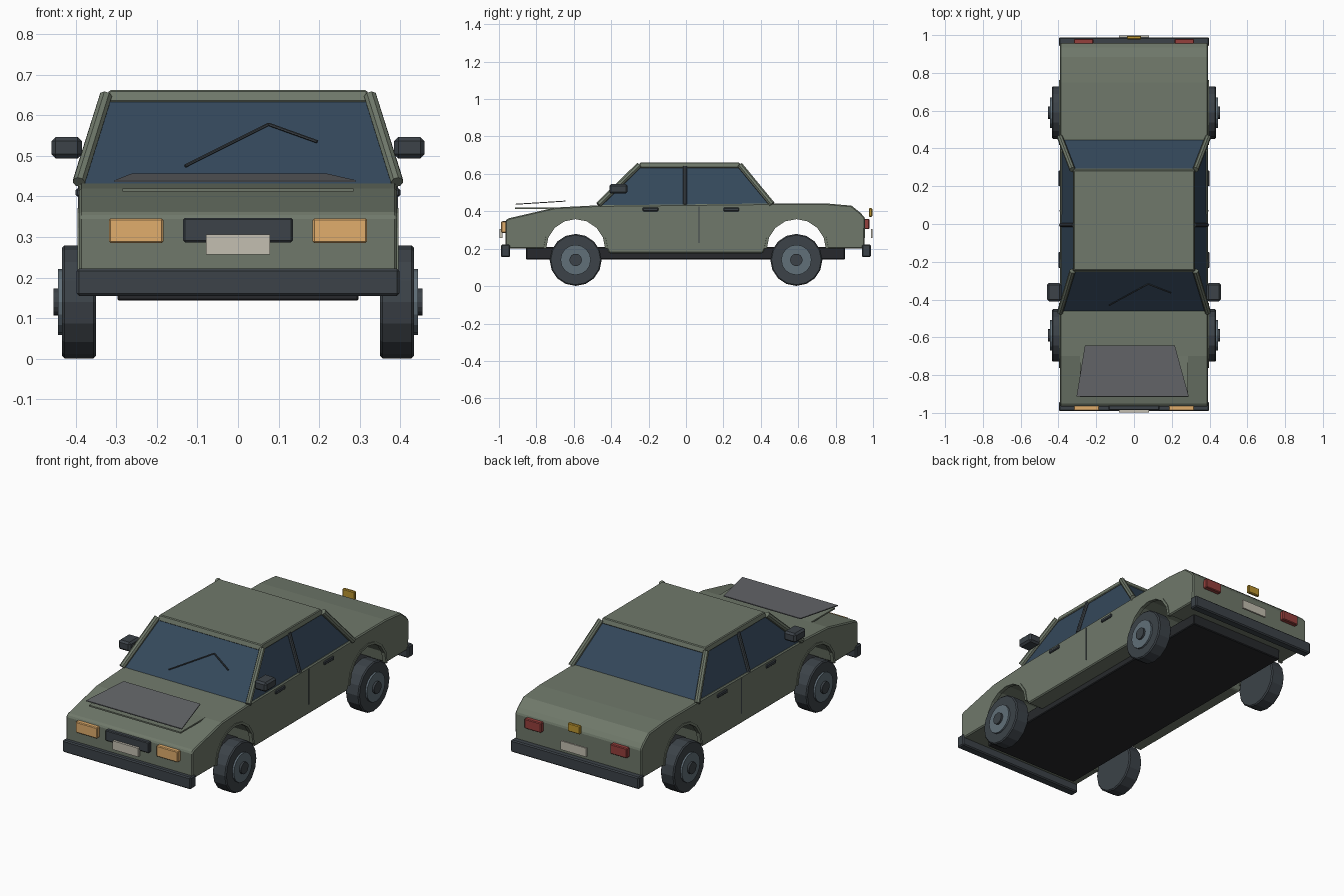
import bpy, bmesh, math
from mathutils import Vector

if "Cube" in bpy.data.objects:
    bpy.data.objects.remove(bpy.data.objects["Cube"])


def mat(name, rgb):
    m = bpy.data.materials.new(name)
    m.diffuse_color = (*rgb, 1)
    m.use_nodes = True
    m.node_tree.nodes["Principled BSDF"].inputs["Base Color"].default_value = m.diffuse_color
    return m


GREEN = mat("body_green", (0.16, 0.19, 0.145))
GLASS = mat("glass_blue", (0.035, 0.065, 0.105))
DARK = mat("dark_trim", (0.045, 0.055, 0.065))
BLACK = mat("underside", (0.02, 0.022, 0.025))
STEEL = mat("wheel_steel", (0.12, 0.16, 0.19))
AMBER = mat("amber", (0.75, 0.42, 0.15))
YELLOW = mat("yellow", (0.5, 0.3, 0.03))
RED = mat("red", (0.3, 0.05, 0.045))
PALE = mat("pale", (0.55, 0.52, 0.44))
GREY = mat("grey", (0.13, 0.135, 0.145))


def finish(name, bm, material, bevel=0):
    bmesh.ops.recalc_face_normals(bm, faces=bm.faces)
    me = bpy.data.meshes.new(name)
    bm.to_mesh(me)
    bm.free()
    ob = bpy.data.objects.new(name, me)
    bpy.context.collection.objects.link(ob)
    me.materials.append(material)
    if bevel:
        b = ob.modifiers.new("bevel", 'BEVEL')
        b.width, b.segments, b.limit_method = bevel, 1, 'ANGLE'
        b.angle_limit = math.radians(40)
    return ob


def loft(name, rings, material, bevel=0):
    """Closed solid through two matching rings of points."""
    bm = bmesh.new()
    a, b = [[bm.verts.new(p) for p in r] for r in rings]
    n = len(a)
    bm.faces.new(a)
    bm.faces.new(b[::-1])
    for i in range(n):
        bm.faces.new((a[i], b[i], b[(i + 1) % n], a[(i + 1) % n]))
    return finish(name, bm, material, bevel)


def rect(x0, x1, y0, y1, z):
    return [(x0, y0, z), (x1, y0, z), (x1, y1, z), (x0, y1, z)]


def box(name, xr, yr, zr, material, bevel=0.004):
    return loft(name, [rect(*xr, *yr, zr[0]), rect(*xr, *yr, zr[1])], material, bevel)


def side_prism(name, profile, x0, x1, material, bevel=0):
    return loft(name, [[(x, y, z) for y, z in profile] for x in (x0, x1)], material, bevel)


def rod(name, p, q, r, material, sides=8):
    p, q = Vector(p), Vector(q)
    bm = bmesh.new()
    bmesh.ops.create_cone(bm, cap_ends=True, segments=sides, radius1=r, radius2=r, depth=(q - p).length)
    rot = (q - p).to_track_quat('Z', 'Y')
    for v in bm.verts:
        v.co = rot @ v.co + (p + q) / 2
    return finish(name, bm, material)


def arch(yc, r, zc=0.20, n=8):
    return [(yc - r * math.cos(math.pi * i / n), zc + r * math.sin(math.pi * i / n)) for i in range(n + 1)]


# Lower body: one side profile with both wheel arches
AX = 0.59
profile = [(-0.965, 0.20)] + arch(-AX, 0.166) + [(-0.41, 0.175), (0.41, 0.175)] + arch(AX, 0.166) + [
    (0.955, 0.20), (0.957, 0.364), (0.935, 0.39), (0.885, 0.43), (0.75, 0.442),
    (0.46, 0.442), (-0.47, 0.432), (-0.70, 0.42), (-0.95, 0.362), (-0.965, 0.35)]
side_prism("lower_body", profile, -0.392, 0.392, GREEN, 0.006)
box("underbody", (-0.297, 0.297), (-0.855, 0.85), (0.143, 0.208), BLACK)

# Cabin glass and roof
loft("cabin_glass", [rect(-0.385, 0.385, -0.462, 0.455, 0.43),
                     rect(-0.316, 0.316, -0.245, 0.285, 0.64)], GLASS)
loft("roof", [rect(-0.325, 0.325, -0.255, 0.295, 0.632),
              rect(-0.318, 0.318, -0.245, 0.285, 0.662)], GREEN, 0.004)

# Hood: low raised slab and a loose grey panel above it
box("hood_slab", (-0.285, 0.285), (-0.915, -0.65), (0.412, 0.42), GREEN, 0)
panel = [(-0.304, -0.912, 0.435), (0.29, -0.912, 0.435), (0.216, -0.643, 0.452), (-0.26, -0.643, 0.452)]
loft("loose_panel", [panel, [(x, y, z + 0.005) for x, y, z in panel]], GREY)

# Wiper on the windscreen
pts = [(-0.13, -0.43, 0.475), (0.075, -0.318, 0.578), (0.195, -0.365, 0.535)]
rod("wiper_arm", pts[0], pts[1], 0.004, DARK, 6)
rod("wiper_blade", pts[1], pts[2], 0.004, DARK, 6)

# Bumpers, grille, plates and rear lamp
box("front_bumper", (-0.398, 0.398), (-0.99, -0.94), (0.155, 0.222), DARK, 0.006)
box("rear_bumper", (-0.398, 0.398), (0.94, 0.988), (0.155, 0.222), DARK, 0.006)
box("grille", (-0.135, 0.135), (-0.985, -0.955), (0.287, 0.347), DARK)
box("front_plate", (-0.079, 0.079), (-0.998, -0.98), (0.257, 0.306), PALE, 0)
box("rear_plate", (-0.079, 0.079), (0.988, 0.998), (0.257, 0.306), PALE, 0)
box("rear_centre_lamp", (-0.038, 0.038), (0.978, 0.996), (0.37, 0.417), YELLOW)

# Parts repeated on both sides
for s, side in ((-1, "left"), (1, "right")):
    def pair(a, b):
        return tuple(sorted((s * a, s * b)))

    box(side + "_headlight", pair(0.184, 0.318), (-0.988, -0.955), (0.285, 0.346), AMBER)
    box(side + "_tail_light", pair(0.215, 0.318), (0.95, 0.98), (0.305, 0.36), RED)
    box(side + "_mirror", pair(0.385, 0.46), (-0.41, -0.312), (0.494, 0.546), DARK, 0.01)
    box(side + "_door_seam", pair(0.385, 0.394), (0.066, 0.073), (0.23, 0.425), DARK, 0)
    for y in (-0.19, 0.242):
        box(side + "_door_handle", pair(0.385, 0.4), (y - 0.042, y + 0.042), (0.4, 0.42), DARK)

    # Roof pillars
    rod(side + "_front_pillar", (s * 0.392, -0.468, 0.435), (s * 0.326, -0.25, 0.647), 0.016, GREEN)
    rod(side + "_rear_pillar", (s * 0.392, 0.46, 0.438), (s * 0.326, 0.288, 0.647), 0.016, GREEN)
    rod(side + "_middle_pillar", (s * 0.386, -0.005, 0.435), (s * 0.32, -0.005, 0.64), 0.011, DARK)

    for yc, end in ((-AX, "front"), (AX, "rear")):
        # Arch lip, tyre, rim and hub
        side_prism(f"{side}_{end}_arch_lip", arch(yc, 0.172) + arch(yc, 0.158)[::-1],
                   s * 0.375, s * 0.396, GREEN)
        for part, r, x0, x1, m in (("tyre", 0.139, 0.35, 0.434, DARK),
                                   ("rim", 0.081, 0.36, 0.444, STEEL),
                                   ("hub", 0.033, 0.37, 0.455, DARK)):
            w = rod(f"{side}_{end}_{part}", (s * x0, yc, 0.14), (s * x1, yc, 0.14), r, m, 16)
            if part == "tyre":
                b = w.modifiers.new("bevel", 'BEVEL')
                b.width, b.segments, b.limit_method = 0.006, 1, 'ANGLE'
                b.angle_limit = math.radians(40)
